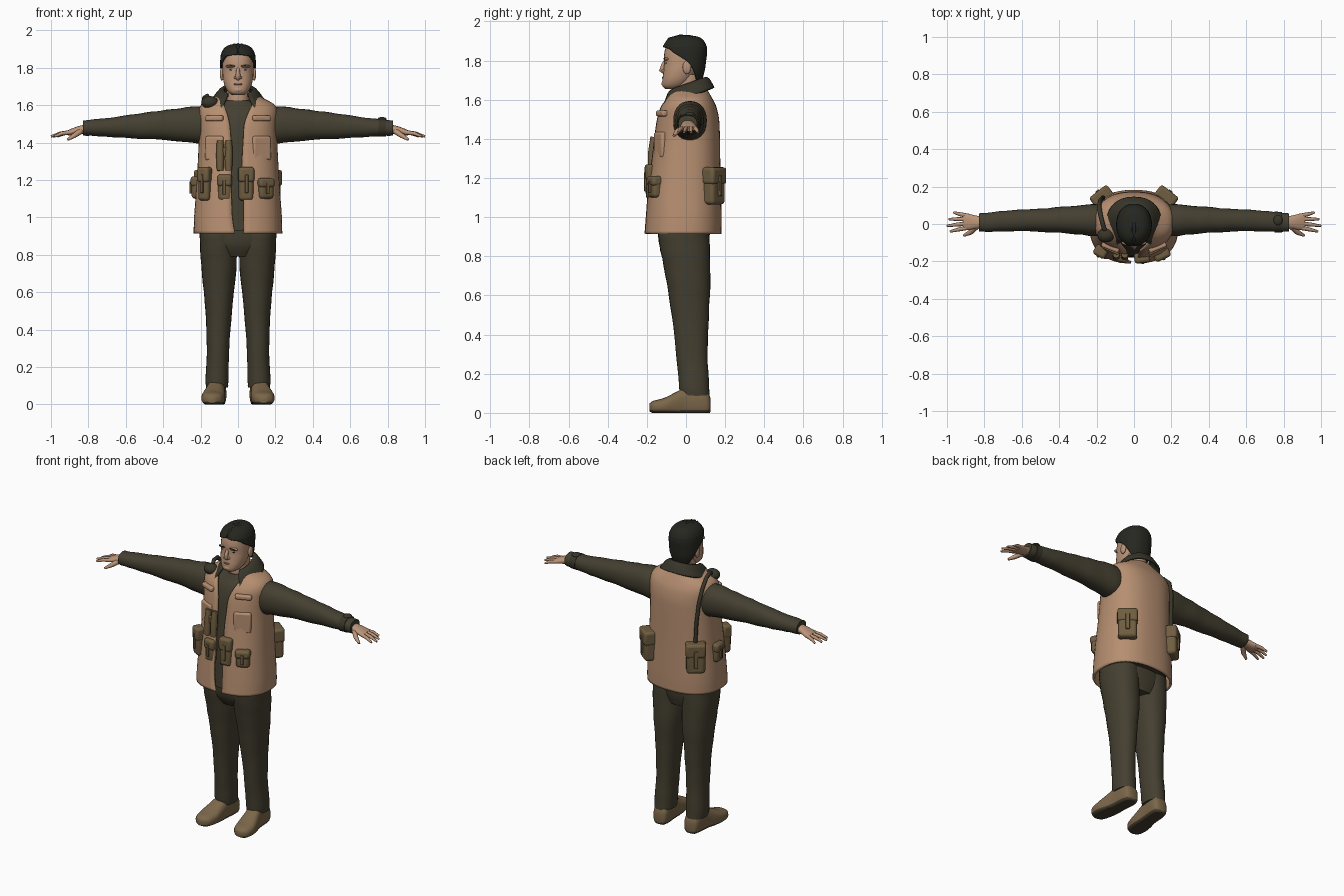
import bpy, bmesh, math
from mathutils import Matrix, Vector

if "Cube" in bpy.data.objects:
    bpy.data.objects.remove(bpy.data.objects["Cube"])


def material(name, rgb):
    m = bpy.data.materials.new(name)
    m.use_nodes = True
    m.diffuse_color = (*rgb, 1)
    m.node_tree.nodes["Principled BSDF"].inputs["Base Color"].default_value = (*rgb, 1)
    return m


TAN = material("tan canvas", (.47, .275, .165))
SKIN = material("skin", (.5, .3, .19))
CLOTH = material("dark olive cloth", (.058, .05, .03))
COLLAR = material("dark collar", (.04, .037, .023))
OLIVE = material("olive pouch", (.16, .11, .052))
LEATHER = material("brown leather", (.2, .135, .068))
SOLE = material("dark sole", (.06, .045, .028))
HAIR = material("black hair", (.02, .02, .015))
LIP = material("lip", (.33, .17, .11))


def finish(name, bm, mat, mirror=False, bevel=0, solid=0):
    """Turn a bmesh into a smooth object with its modifiers."""
    bmesh.ops.recalc_face_normals(bm, faces=bm.faces)
    me = bpy.data.meshes.new(name)
    bm.to_mesh(me)
    bm.free()
    me.materials.append(mat)
    ob = bpy.data.objects.new(name, me)
    bpy.context.collection.objects.link(ob)
    if solid:
        s = ob.modifiers.new("thickness", "SOLIDIFY")
        s.thickness, s.offset = solid, 0
    if bevel:
        b = ob.modifiers.new("rounding", "BEVEL")
        b.width, b.segments = bevel, 3
    if mirror:
        ob.modifiers.new("mirror", "MIRROR")
    bpy.ops.object.select_all(action="DESELECT")
    ob.select_set(True)
    bpy.context.view_layer.objects.active = ob
    bpy.ops.object.shade_smooth_by_angle(angle=math.radians(50))
    return ob


def smooth_rings(rings, steps):
    """Catmull-Rom interpolation between the given cross-sections."""
    r = [rings[0], *rings, rings[-1]]
    out = []
    for a, b, c, d in zip(r, r[1:], r[2:], r[3:]):
        for i in range(steps):
            t = i / steps
            out.append([q + t / 2 * (s - p + t * (2*p - 5*q + 4*s - u + t * (3*(q - s) + u - p)))
                        for p, q, s, u in zip(a, b, c, d)])
    return out + [list(rings[-1])]


def loft(name, mat, axis, rings, n=2.2, seg=28, steps=4, fold=0, tilt=0, floor=None, **kw):
    """Rings: position, centre u, centre v, radius u, radius v, [gap left, gap right]."""
    bm = bmesh.new()
    rows = []
    is_open = len(rings[0]) > 5
    for k, ring in enumerate(smooth_rings(rings, steps)):
        p, cu, cv, ru, rv = ring[:5]
        start, stop = (ring[5], math.tau - ring[6]) if is_open else (0, math.tau)
        row = []
        for i in range(seg + is_open):
            t = start + (stop - start) * i / seg
            s, c = math.sin(t), -math.cos(t)
            f = 1 + fold * math.sin(k * 1.7 + 2 * math.sin(t + k / 3))
            u = cu + f * ru * math.copysign(abs(s) ** (2 / n), s)
            v = cv + f * rv * math.copysign(abs(c) ** (2 / n), c)
            co = {"Z": (u, v, p + tilt * v), "X": (p, u, v), "Y": (u, p, v)}[axis]
            if floor is not None:
                co = (co[0], co[1], max(floor, co[2]))
            row.append(bm.verts.new(co))
        rows.append(row)
    for a, b in zip(rows, rows[1:]):
        for i in range(seg):
            j = (i + 1) % len(a)
            bm.faces.new((a[i], a[j], b[j], b[i]))
    if not is_open:
        bm.faces.new(rows[0])
        bm.faces.new(rows[-1])
    return finish(name, bm, mat, **kw)


def box(name, mat, loc, size, angle=0, bevel=.012, **kw):
    bm = bmesh.new()
    m = Matrix.Translation(loc) @ Matrix.Rotation(math.radians(angle), 4, "Z")
    bmesh.ops.create_cube(bm, size=1, matrix=m @ Matrix.Diagonal((*size, 1)))
    return finish(name, bm, mat, bevel=bevel, **kw)


def ball(name, mat, loc, size, **kw):
    bm = bmesh.new()
    bmesh.ops.create_uvsphere(bm, u_segments=16, v_segments=10, radius=1,
                              matrix=Matrix.Translation(loc) @ Matrix.Diagonal((*size, 1)))
    return finish(name, bm, mat, **kw)


def tube(name, mat, pts, radii, mirror=False):
    cu = bpy.data.curves.new(name, "CURVE")
    cu.dimensions, cu.bevel_depth, cu.bevel_resolution = "3D", 1, 2
    cu.use_fill_caps = True
    sp = cu.splines.new("POLY")
    sp.points.add(len(pts) - 1)
    for q, co, r in zip(sp.points, pts, radii):
        q.co, q.radius = (*co, 1), r
    cu.materials.append(mat)
    ob = bpy.data.objects.new(name, cu)
    bpy.context.collection.objects.link(ob)
    if mirror:
        ob.modifiers.new("mirror", "MIRROR")


def pouch(name, x, y, z, w, d, h, angle):
    """Rounded bag with an overhanging flap and a closing strap."""
    a = math.radians(angle)
    out = Vector((math.sin(a), -math.cos(a), 0))
    c = Vector((x, y, z))
    box(name, OLIVE, c, (w * .92, d, h), angle, .018)
    box(name + "_flap", OLIVE, c + out * .006 + Vector((0, 0, h * .27)), (w, d, h * .46), angle, .016)
    box(name + "_strap", OLIVE, c + out * (d / 2 + .005), (w * .2, .012, h * .55), angle, .004)


# Trousers and shoes
loft("hips", CLOTH, "Z", [(.79, 0, 0, .12, .1), (.86, 0, -.01, .195, .127), (.97, 0, -.01, .205, .135)])
loft("trouser_leg", CLOTH, "Z", [
    (.09, .112, .045, .058, .074), (.13, .112, .042, .061, .077), (.3, .107, .03, .06, .08),
    (.5, .103, .022, .071, .095), (.7, .102, .01, .091, .115), (.86, .104, -.008, .1, .128),
    (.93, .104, -.01, .1, .13)], fold=.012, mirror=True)
shoe = loft("shoe", LEATHER, "Y", [
    (-.187, .138, .028, .02, .02), (-.165, .137, .03, .05, .032), (-.11, .133, .035, .062, .042),
    (-.05, .125, .045, .056, .062), (.0, .118, .055, .05, .075), (.08, .112, .055, .05, .075),
    (.115, .11, .045, .042, .055), (.126, .11, .04, .022, .03)], n=2.6, floor=0, mirror=True)
shoe.data.materials.append(SOLE)
for f in shoe.data.polygons:
    f.material_index = int(f.center.z < .014)

# Shirt, sleeves and cuffs
loft("shirt", CLOTH, "Z", [
    (.93, 0, -.015, .2, .165), (1.15, 0, -.008, .195, .163), (1.3, 0, 0, .19, .153),
    (1.42, 0, .006, .183, .145), (1.5, 0, .01, .183, .136), (1.56, 0, .012, .17, .118),
    (1.6, 0, .012, .115, .09), (1.625, 0, .01, .068, .074)], n=2.4)
loft("sleeve", CLOTH, "X", [
    (.15, .02, 1.495, .08, .092), (.21, .02, 1.495, .085, .1), (.35, .022, 1.495, .073, .084),
    (.5, .02, 1.49, .062, .07), (.65, .018, 1.483, .056, .055), (.77, .01, 1.48, .052, .044),
    (.83, .008, 1.478, .048, .041)], fold=.022, mirror=True)
loft("wristband", COLLAR, "X", [(.75, .01, 1.48, .056, .048), (.79, .01, 1.48, .055, .047)])
ball("wristwatch", COLLAR, (.77, .02, 1.525), (.025, .027, .012))

# Hands
loft("palm", SKIN, "X", [
    (.8, .008, 1.475, .03, .026), (.85, .01, 1.467, .036, .022), (.89, .012, 1.457, .044, .018),
    (.915, .014, 1.452, .038, .012)], mirror=True)
for finger, y, tip_x, tip_y in (("index", -.02, .983, -.04), ("middle", .003, 1, -.01),
                                ("ring", .026, .99, .026), ("little", .044, .965, .062)):
    mid = ((.9 + tip_x) / 2, (y + tip_y) / 2, 1.449)
    tube(finger + "_finger", SKIN, [(.89, y, 1.456), mid, (tip_x, tip_y, 1.433)], (.012, .0105, .006), True)
tube("thumb", SKIN, [(.84, -.01, 1.462), (.875, -.045, 1.438), (.91, -.062, 1.416)], (.017, .014, .007), True)

# Open vest with a front gap that widens towards the neck
N = 2.4
vest = [(.915, -.015, .23, .19, .03, .015), (1, -.012, .228, .187, .03, .03),
        (1.15, -.008, .217, .179, .028, .035), (1.3, 0, .208, .168, .022, .034),
        (1.42, .006, .203, .16, .028, .038), (1.5, .01, .205, .152, .034, .045),
        (1.56, .012, .207, .137, .055, .06), (1.6, .015, .188, .115, .075, .075),
        (1.635, .015, .125, .095, .075, .075), (1.66, .015, .085, .08, .06, .06)]
loft("vest", TAN, "Z", [(z, 0, cy, rx, ry, *[math.asin((g / rx) ** (N / 2)) for g in (l, r)])
                        for z, cy, rx, ry, l, r in vest], n=N, seg=48, solid=.014)
loft("collar", COLLAR, "Z", [(1.675, 0, .01, .074, .082, .72, .72), (1.665, 0, .005, .1, .108, .62, .62),
                             (1.61, 0, .003, .142, .137, .65, .65)], n=2.3, tilt=.35, solid=.014)
for side in (1, -1):
    box("chest_flap", TAN, (side * .125, -.122, 1.53), (.1, .035, .03), side * 22, .01)
    box("chest_pocket", TAN, (side * .125, -.132, 1.37), (.105, .03, .13), side * 24, .012)

# Pouches around the waist
pouch("outer_right_pouch", -.175, -.142, 1.18, .072, .06, .18, -30)
pouch("inner_right_pouch", -.07, -.172, 1.16, .078, .05, .14, -8)
pouch("inner_left_pouch", .043, -.175, 1.18, .085, .055, .18, 6)
pouch("outer_left_pouch", .145, -.155, 1.155, .09, .06, .11, 25)
pouch("back_left_pouch", .165, .137, 1.16, .12, .085, .19, 142)
pouch("back_right_pouch", -.165, .137, 1.16, .12, .085, .19, -142)
pouch("side_right_pouch", -.218, .0, 1.16, .08, .06, .12, -90)
for x in (-.095, -.05):
    tube("field_glass_barrel", OLIVE, [(x, -.176, 1.25), (x, -.172, 1.33), (x, -.164, 1.41)], (.018, .022, .018))
box("field_glass_bridge", OLIVE, (-.072, -.17, 1.35), (.05, .025, .05), 0, .006)

# Shoulder microphone and its cord
ball("microphone", COLLAR, (-.15, -.06, 1.615), (.046, .038, .034))
tube("microphone_cord", COLLAR, [
    (-.15, -.05, 1.62), (-.165, -.01, 1.65), (-.18, .05, 1.64), (-.187, .1, 1.59),
    (-.18, .126, 1.5), (-.17, .136, 1.38), (-.165, .14, 1.25)], [.012] * 7)

# Neck, head and face
loft("neck", SKIN, "Z", [(1.55, 0, .01, .062, .066), (1.62, 0, .005, .06, .065), (1.73, 0, .015, .062, .068)])
loft("head", SKIN, "Z", [
    (1.655, 0, -.07, .03, .035), (1.67, 0, -.06, .052, .06), (1.7, 0, -.045, .07, .076),
    (1.74, 0, -.03, .08, .086), (1.78, 0, -.018, .083, .094), (1.83, 0, -.012, .083, .1),
    (1.87, 0, -.008, .078, .094), (1.9, 0, -.002, .06, .075), (1.917, 0, .0, .025, .035)])
tube("nose", SKIN, [(0, -.104, 1.8), (0, -.117, 1.775), (0, -.124, 1.752), (0, -.11, 1.742)],
     (.008, .011, .014, .012))
ball("nostril_wing", SKIN, (.013, -.113, 1.748), (.009, .011, .008), mirror=True)
ball("ear", SKIN, (.086, .005, 1.765), (.011, .022, .034), mirror=True)
ball("brow_ridge", SKIN, (.036, -.1, 1.808), (.03, .014, .009), mirror=True)
ball("eyebrow", HAIR, (.037, -.109, 1.81), (.023, .006, .004), mirror=True)
ball("eye", HAIR, (.034, -.1, 1.788), (.013, .006, .004), mirror=True)
ball("mouth", LIP, (0, -.114, 1.712), (.026, .009, .006))
ball("chin", SKIN, (0, -.105, 1.682), (.03, .02, .018))

# Short hair with raised locks
loft("hair", HAIR, "Z", [
    (1.7, 0, .005, .066, .072, 2.25, 2.25), (1.75, 0, .003, .085, .088, 1.95, 1.95),
    (1.8, 0, -.002, .09, .1, 1.6, 1.6), (1.84, 0, -.004, .09, .107, 1.05, 1.05),
    (1.862, 0, -.005, .088, .107, .7, .7), (1.873, 0, -.006, .086, .106, 0, 0),
    (1.9, 0, -.004, .072, .09, 0, 0), (1.918, 0, -.002, .045, .06, 0, 0),
    (1.923, 0, 0, .004, .006, 0, 0)], seg=32, solid=.01)
for i in range(-3, 4):
    x = i * .019
    drop = x * x * 6.5
    tube("hair_lock", HAIR, [
        (x * 1.1, -.108 + drop, 1.875 - drop / 2), (x, -.085 + drop, 1.907 - drop), (x, -.03, 1.922 - drop),
        (x, .03, 1.918 - drop), (x, .075 - drop, 1.892 - drop), (x, .1 - drop, 1.84)],
        (.006, .011, .011, .011, .01, .005))
